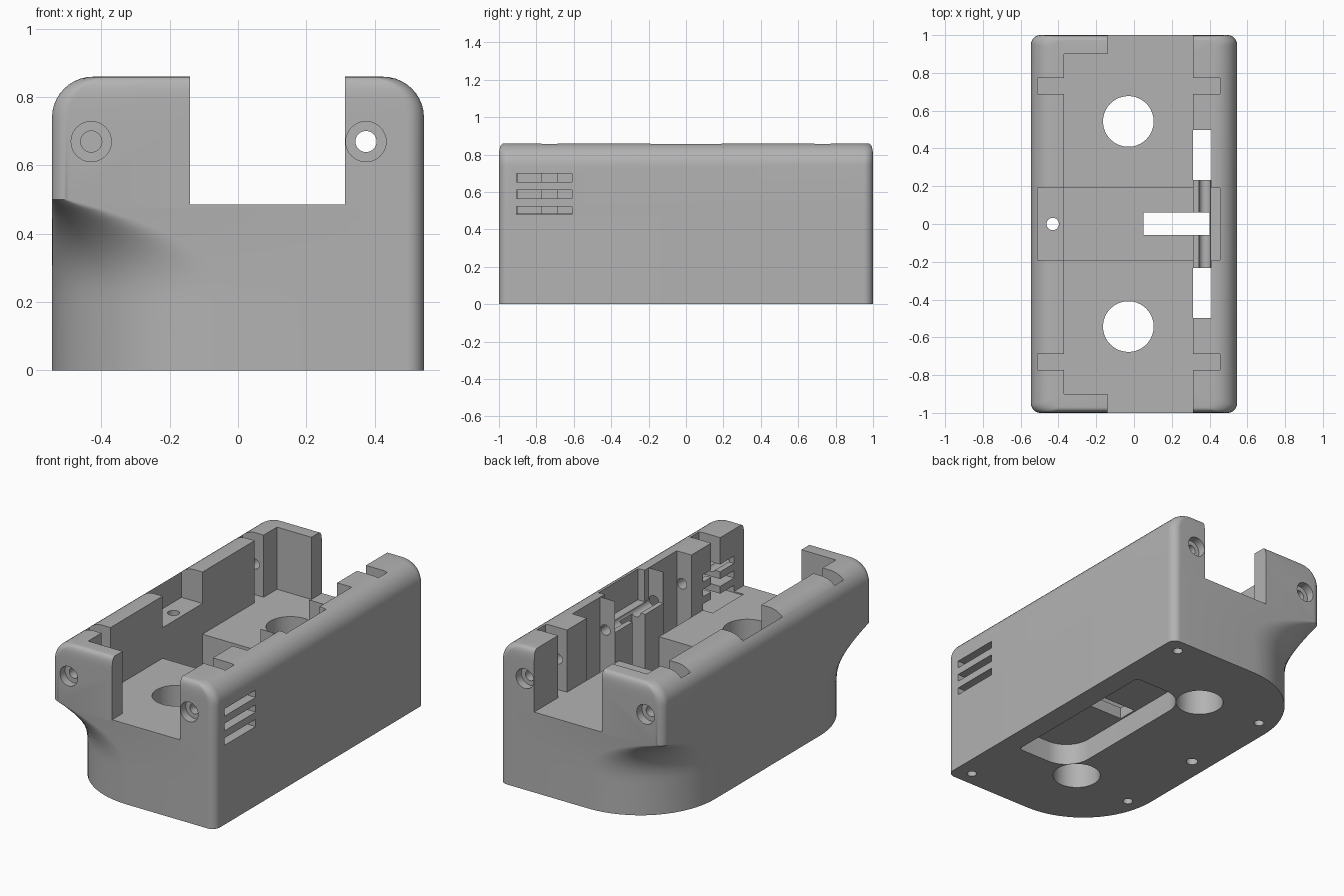
import bpy, bmesh, math
from mathutils import Matrix, Vector

cube = bpy.data.objects.get("Cube")
if cube:
    bpy.data.objects.remove(cube, do_unlink=True)

HX, HY, TOP = 0.545, 1.0, 0.86
FLOOR, SHELF, PIT, RECESS = 0.485, 0.67, 0.2, 0.13

grey = bpy.data.materials.new("plain_grey")
grey.use_nodes = True
grey.diffuse_color = (0.45, 0.45, 0.45, 1)
grey.node_tree.nodes["Principled BSDF"].inputs["Base Color"].default_value = (0.45, 0.45, 0.45, 1)


def ring(hx0, hx1, hy, r0, r1, segs=16):
    """Rounded rectangle outline, with radius r0 on the -x and r1 on the +x corners."""
    pts = []
    for i, (sx, sy) in enumerate([(1, 1), (-1, 1), (-1, -1), (1, -1)]):
        r = r1 if sx > 0 else r0
        cx = hx1 - r if sx > 0 else hx0 + r
        for k in range(segs + 1):
            a = (i + k / segs) * math.pi / 2
            pts.append((cx + r * math.cos(a), sy * (hy - r) + r * math.sin(a)))
    return pts


def loft(name, levels):
    """Solid through (z, outline) levels."""
    bm = bmesh.new()
    loops = [[bm.verts.new((x, y, z)) for x, y in pts] for z, pts in levels]
    for a, b in zip(loops, loops[1:]):
        for i in range(len(a)):
            j = (i + 1) % len(a)
            bm.faces.new((a[i], a[j], b[j], b[i]))
    bm.faces.new(loops[0][::-1])
    bm.faces.new(loops[-1])
    return finish(name, bm)


def finish(name, bm):
    bmesh.ops.recalc_face_normals(bm, faces=bm.faces)
    me = bpy.data.meshes.new(name)
    bm.to_mesh(me)
    bm.free()
    me.materials.append(grey)
    ob = bpy.data.objects.new(name, me)
    bpy.context.collection.objects.link(ob)
    return ob


# Body: rounded lower corners on one side flare out to the full box, top edges rolled
levels = [(0, ring(-HX, HX, HY, 0.5, 0.05))]
for k in range(11):
    t = k / 10
    r = 0.5 + (0.05 - 0.5) * t ** 2.5
    levels.append((0.2 + 0.3 * t, ring(-HX, HX, HY, r, 0.05)))
for k in range(11):
    a = k / 10 * math.pi / 2
    inset = 1 - math.cos(a)
    hx = HX - 0.12 * inset
    levels.append((TOP - 0.12 * (1 - math.sin(a)), ring(-hx, hx, HY - 0.03 * inset ** 2, 0.05, 0.05)))
body = loft("housing_body", levels)


def cut(cutter):
    cutter.hide_render = True
    mod = body.modifiers.new("cut", "BOOLEAN")
    mod.operation = "DIFFERENCE"
    mod.solver = "EXACT"
    mod.object = cutter
    bpy.context.view_layer.objects.active = body
    bpy.ops.object.modifier_apply(modifier=mod.name)
    bpy.data.objects.remove(cutter, do_unlink=True)


def cut_box(x0, x1, y0, y1, z0, z1=1.0):
    bm = bmesh.new()
    mid = Vector((x0 + x1, y0 + y1, z0 + z1)) / 2
    size = Matrix.Diagonal((x1 - x0, y1 - y0, z1 - z0, 1))
    bmesh.ops.create_cube(bm, size=1, matrix=Matrix.Translation(mid) @ size)
    cut(finish("cutter", bm))


def cut_hole(x, y, z, radius, depth, axis="Z", segs=32):
    """Round hole centred on the given point."""
    bm = bmesh.new()
    m = Matrix.Translation((x, y, z))
    if axis == "Y":
        m = m @ Matrix.Rotation(math.pi / 2, 4, "X")
    bmesh.ops.create_cone(bm, cap_ends=True, segments=segs, radius1=radius, radius2=radius,
                          depth=depth, matrix=m)
    cut(finish("cutter", bm))


# Main channel, its open ends and the central pit
cut_box(-0.37, 0.313, -0.9, 0.9, FLOOR)
cut_box(-0.14, 0.313, -1.1, 1.1, FLOOR)
cut_box(-0.37, 0.313, -0.19, 0.19, PIT)

# Central pocket with a shelf on both sides
cut_box(-0.51, 0.455, -0.19, 0.19, SHELF)
cut_box(0.3, 0.41, -0.23, 0.23, SHELF)

# Recess under the base
cut(loft("cutter", [(z, ring(0.04, 0.415, 0.52, 0.16, 0.02)) for z in (-0.1, RECESS)]))

# Slots through to the recess
cut_box(0.05, 0.40, -0.058, 0.062, 0.05)

for s in (-1, 1):
    # Side notches and slots
    cut_box(-0.51, 0.455, s * 0.73 - 0.043, s * 0.73 + 0.043, FLOOR)
    cut_box(0.313, 0.41, s * 0.365 - 0.133, s * 0.365 + 0.133, 0.05)
    # Large floor holes
    cut_hole(-0.03, s * 0.543, 0.3, 0.134, 0.8, segs=64)
    # Blind screw holes in the base
    cut_hole(-0.44, s * 0.58, 0, 0.028, 0.3)
    cut_hole(0.44, s * 0.91, 0, 0.028, 0.3)
    # Counterbored end screw holes
    for x in (-0.43, 0.375):
        cut_hole(x, s, 0.67, 0.059, 0.1, "Y")
    cut_hole(-0.43, s * 0.9, 0.67, 0.031, 0.36, "Y")
cut_hole(0.375, 0, 0.67, 0.031, 2.2, "Y")
cut_hole(-0.43, 0, 0.4, 0.033, 1.0)

# Vents in the side wall
for z in (0.5, 0.588, 0.676):
    cut_box(0.25, 0.6, -0.905, -0.61, z - 0.022, z + 0.022)

# Smooth curves, sharp cut edges
bpy.ops.object.select_all(action="DESELECT")
body.select_set(True)
bpy.context.view_layer.objects.active = body
bpy.ops.object.shade_smooth_by_angle(angle=math.radians(30))
